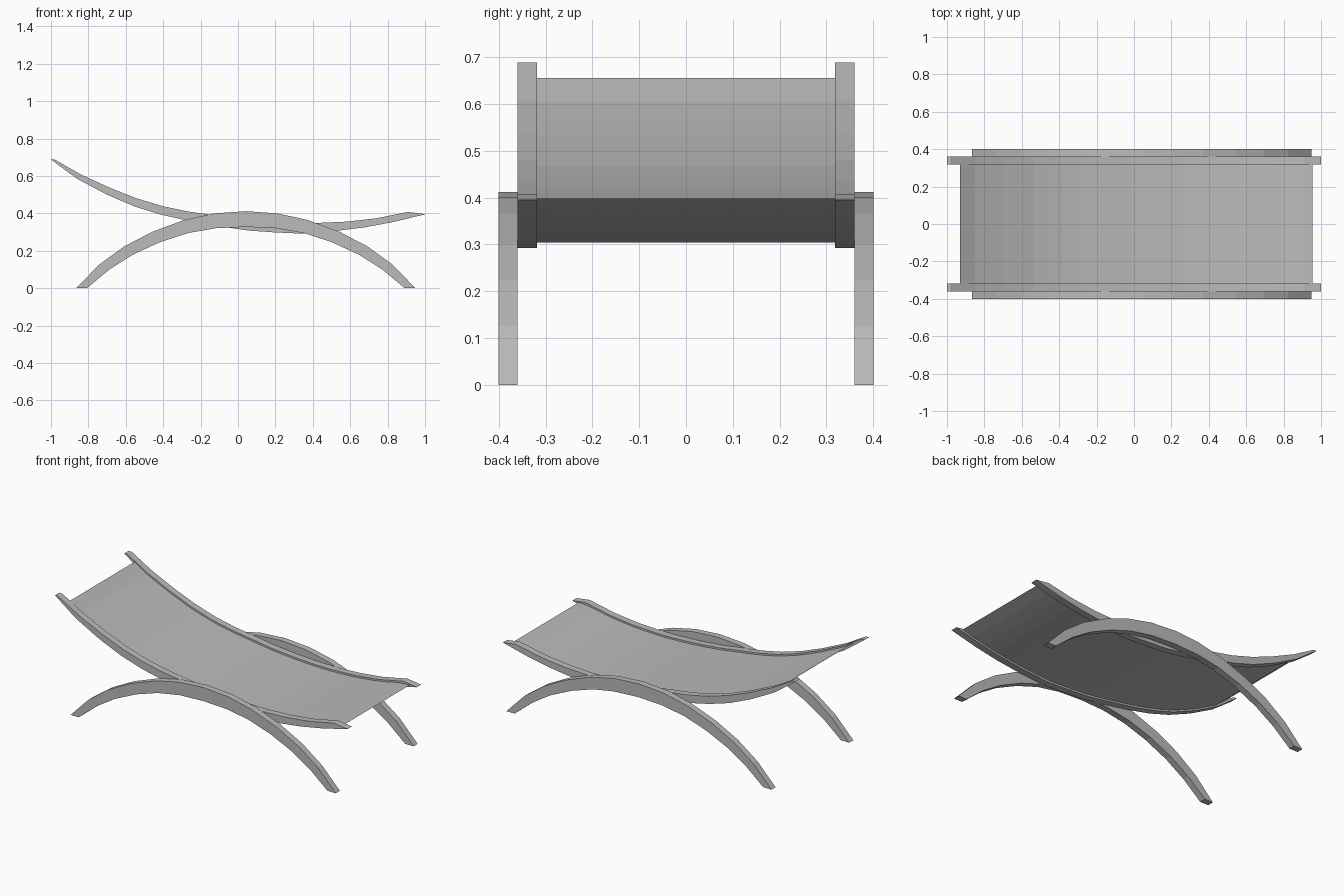
import bpy
import bmesh

cube = bpy.data.objects.get("Cube")
if cube:
    bpy.data.objects.remove(cube, do_unlink=True)

grey = bpy.data.materials.new("plain_grey")
grey.use_nodes = True
colour = (0.5, 0.5, 0.5, 1)
grey.diffuse_color = colour
grey.node_tree.nodes["Principled BSDF"].inputs["Base Color"].default_value = colour


def extrude_profile(name, outline, y_start, y_end):
    """Solid made from a closed x-z outline, extruded along y."""
    bm = bmesh.new()
    face = bm.faces.new([bm.verts.new((x, y_start, z)) for x, z in outline])
    result = bmesh.ops.extrude_face_region(bm, geom=[face])
    moved = [v for v in result["geom"] if isinstance(v, bmesh.types.BMVert)]
    bmesh.ops.translate(bm, verts=moved, vec=(0, y_end - y_start, 0))
    bmesh.ops.recalc_face_normals(bm, faces=bm.faces)
    mesh = bpy.data.meshes.new(name)
    bm.to_mesh(mesh)
    bm.free()
    mesh.materials.append(grey)
    obj = bpy.data.objects.new(name, mesh)
    bpy.context.collection.objects.link(obj)
    return obj


def height_at(curve, x):
    """Height of a left-to-right polyline at x."""
    for (xa, za), (xb, zb) in zip(curve, curve[1:]):
        if xa <= x <= xb:
            return za + (zb - za) * (x - xa) / (xb - xa)
    return curve[-1][1]


# Arched legs: half profiles measured from the crown, mirrored about it
crown = 0.042
outer = [(0, 0.412), (0.17, 0.4), (0.33, 0.365), (0.5, 0.302),
         (0.65, 0.224), (0.785, 0.126), (0.907, 0)]
inner = [(0.85, 0), (0.73, 0.1), (0.607, 0.178), (0.46, 0.246),
         (0.31, 0.295), (0.16, 0.321), (0, 0.328)]
half = outer + inner
arch = [(crown + x, z) for x, z in half]
arch += [(crown - x, z) for x, z in reversed(half[1:-1])]

# Crescent rails, tapered at both ends
rail_top = [(-1, 0.688), (-0.98, 0.688), (-0.84, 0.608), (-0.68, 0.535),
            (-0.54, 0.48), (-0.4, 0.438), (-0.27, 0.411), (-0.15, 0.394),
            (0, 0.372), (0.15, 0.358), (0.3, 0.35), (0.42, 0.349),
            (0.58, 0.356), (0.74, 0.374), (0.91, 0.408), (1, 0.396)]
rail_bottom = [(-1, 0.687), (-0.86, 0.585), (-0.7, 0.5), (-0.55, 0.436),
               (-0.41, 0.393), (-0.27, 0.362), (-0.05, 0.324), (0.06, 0.308),
               (0.19, 0.299), (0.34, 0.292), (0.53, 0.307), (0.68, 0.326),
               (0.83, 0.354), (1, 0.395)]
rail = rail_top + rail_bottom[:0:-1]

for side, sign in (("left", -1), ("right", 1)):
    extrude_profile("front_leg_arch" if sign < 0 else "back_leg_arch",
                    arch, sign * 0.36, sign * 0.4)
    extrude_profile("front_rail" if sign < 0 else "back_rail",
                    rail, sign * 0.318, sign * 0.36)

# Sling seat: set slightly inside the rails, thinning to an edge at each end
head, foot, steps = -0.93, 0.955, 24
seat_top, seat_bottom = [], []
for i in range(1, steps):
    x = head + (foot - head) * i / steps
    top, bottom = height_at(rail_top, x), height_at(rail_bottom, x)
    inset = min(0.011, 0.3 * (top - bottom))
    seat_top.append((x, top - inset))
    seat_bottom.append((x, bottom + inset))
seat = [(head, 0.655)] + seat_top + [(foot, 0.398)] + seat_bottom[::-1]
extrude_profile("sling_seat", seat, -0.318, 0.318)
